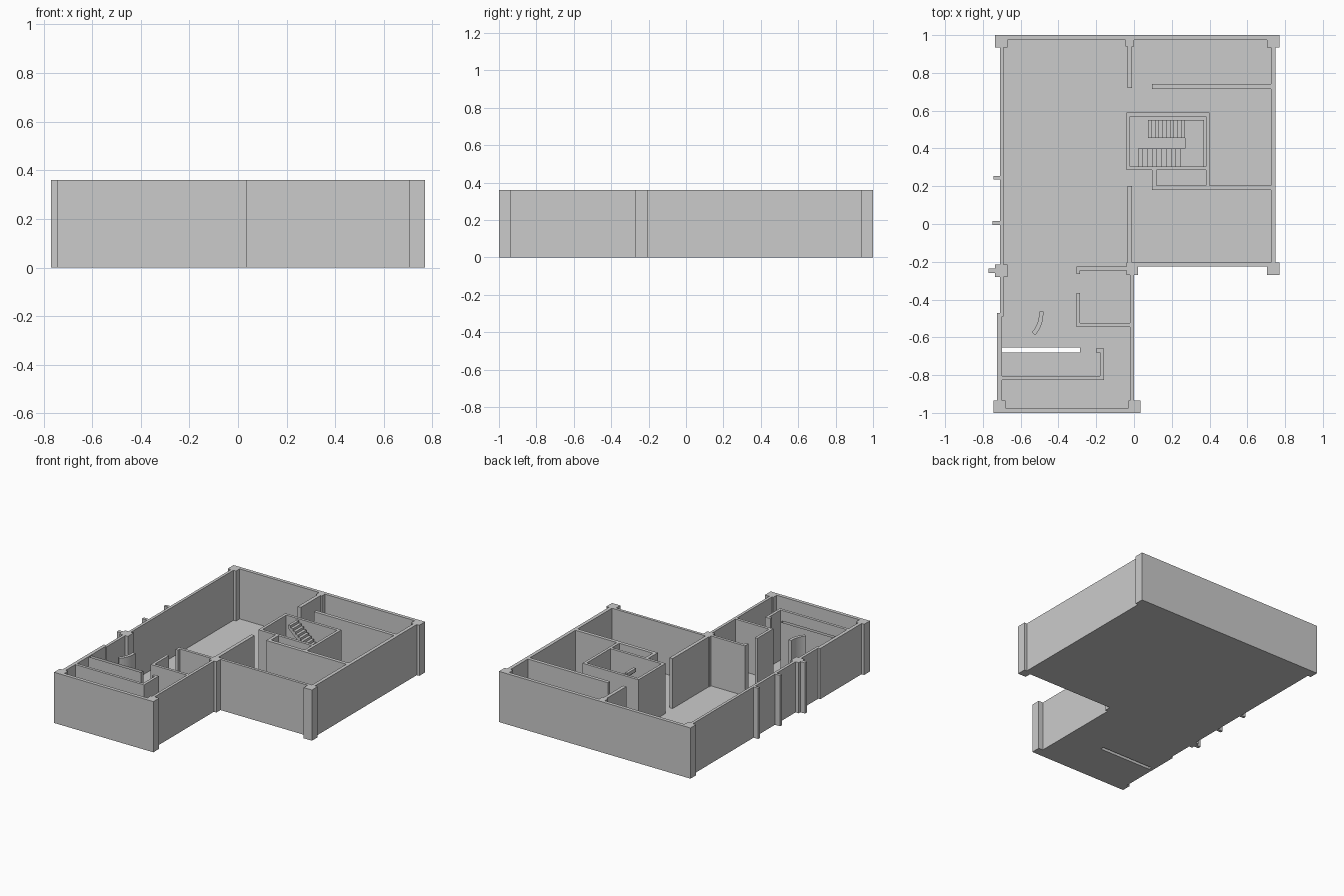
import bpy, math

if "Cube" in bpy.data.objects:
    bpy.data.objects.remove(bpy.data.objects["Cube"])

H = 0.36       # wall height
FLOOR = 0.005  # slab thickness


def mesh_object(name, verts, faces):
    me = bpy.data.meshes.new(name)
    me.from_pydata(verts, [], faces)
    me.update()
    ob = bpy.data.objects.new(name, me)
    bpy.context.collection.objects.link(ob)
    return ob


def prism(name, pts, z0=0.0, z1=H, caps=True):
    """Extrude a counter-clockwise plan outline upwards."""
    n = len(pts)
    verts = [(x, y, z0) for x, y in pts] + [(x, y, z1) for x, y in pts]
    faces = [(i, (i + 1) % n, n + (i + 1) % n, n + i) for i in range(n)]
    if caps:
        faces += [tuple(reversed(range(n))), tuple(range(n, 2 * n))]
    return mesh_object(name, verts, faces)


def block(name, x0, x1, y0, y1, z0=0.0, z1=H, caps=True):
    return prism(name, [(x0, y0), (x1, y0), (x1, y1), (x0, y1)], z0, z1, caps)


def flight(name, xa, za, xb, zb, y0, y1, steps=10, thick=0.025):
    """Sawtooth stair slab rising from (xa, za) to (xb, zb)."""
    dx, dz = (xb - xa) / steps, (zb - za) / steps
    prof = [(xa, za)]
    for i in range(steps):
        prof += [(xa + i * dx, za + (i + 1) * dz), (xa + (i + 1) * dx, za + (i + 1) * dz)]
    prof += [(xb, zb - thick), (xa + dx, max(za - thick + dz, 0))]
    if xb > xa:
        prof.reverse()
    n = len(prof)
    verts = [(x, y, z) for y in (y0, y1) for x, z in prof]
    faces = [(i, n + i, n + (i + 1) % n, (i + 1) % n)[::-1] for i in range(n)]
    faces += [tuple(range(n)), tuple(reversed(range(n, 2 * n)))]
    return mesh_object(name, verts, faces)


# Floor slab, with the slot below the hollow partition
prism("floor", [(-0.72, -0.99), (-0.005, -0.99), (-0.005, -0.22), (0.74, -0.22),
                (0.74, 0.99), (-0.70, 0.99), (-0.70, -0.48), (-0.71, -0.48),
                (-0.71, -0.655), (-0.285, -0.655), (-0.285, -0.68), (-0.72, -0.68)],
      0, FLOOR)

# Outer walls
outer = {
    "north_wall_left": (-0.67, -0.025, 0.975, 1.0),
    "north_wall_right": (-0.025, 0.705, 0.975, 1.0),
    "east_wall": (0.725, 0.75, -0.205, 0.94),
    "wing_south_wall": (0.02, 0.705, -0.225, -0.205),
    "wing_inner_wall": (-0.02, 0.0, -0.935, -0.27),
    "south_wall": (-0.68, -0.03, -1.0, -0.975),
    "west_wall_upper": (-0.71, -0.69, -0.215, 0.94),
    "west_wall_middle": (-0.71, -0.69, -0.49, -0.28),
    "west_wall_lower": (-0.725, -0.70, -0.935, -0.47),
}
# Columns and the small buttresses on the west side
columns = {
    "column_northwest": (-0.735, -0.67, 0.935, 1.0),
    "column_north": (-0.06, 0.01, 0.975, 1.0),
    "column_north_inner": (-0.045, 0.0, 0.94, 0.975),
    "column_northeast": (0.705, 0.77, 0.935, 1.0),
    "column_southeast": (0.705, 0.77, -0.27, -0.205),
    "column_centre": (-0.04, 0.02, -0.27, -0.205),
    "column_southwest": (-0.745, -0.68, -1.0, -0.935),
    "column_south": (-0.03, 0.035, -1.0, -0.935),
    "column_west": (-0.735, -0.67, -0.28, -0.215),
    "buttress_1": (-0.77, -0.735, -0.26, -0.235),
    "buttress_2": (-0.75, -0.71, -0.005, 0.015),
    "buttress_3": (-0.745, -0.71, 0.235, 0.255),
}
# Interior partitions
partitions = {
    "partition_north": (-0.035, -0.01, 0.72, 0.94),
    "partition_northeast": (0.095, 0.725, 0.715, 0.74),
    "partition_east": (0.095, 0.725, 0.18, 0.205),
    "partition_closet": (0.095, 0.118, 0.205, 0.285),
    "partition_centre": (-0.035, -0.01, -0.21, 0.20),
    "stair_wall_north": (-0.04, 0.40, 0.57, 0.59),
    "stair_wall_south": (-0.04, 0.38, 0.285, 0.305),
    "stair_wall_west": (-0.04, -0.02, 0.305, 0.57),
    "stair_wall_east": (0.38, 0.40, 0.205, 0.57),
    "small_room_north": (-0.305, -0.04, -0.245, -0.225),
    "small_room_jamb": (-0.305, -0.285, -0.265, -0.245),
    "small_room_west": (-0.305, -0.285, -0.545, -0.365),
    "small_room_south": (-0.285, -0.02, -0.545, -0.525),
    "back_room_wall": (-0.70, -0.16, -0.825, -0.805),
    "back_room_end": (-0.18, -0.16, -0.805, -0.66),
    "back_room_jamb": (-0.20, -0.18, -0.68, -0.66),
}
for group in (outer, columns, partitions):
    for name, dims in group.items():
        block(name, *dims)

# Hollow partition, open at top and bottom
block("hollow_partition", -0.70, -0.285, -0.68, -0.655, caps=False)

# Curved screen in the entrance
cx, cy, r0, r1 = -0.65, -0.475, 0.147, 0.17
angles = [math.radians(-42 + 46 * i / 8) for i in range(9)]
prism("curved_screen",
      [(cx + r1 * math.cos(a), cy + r1 * math.sin(a)) for a in angles] +
      [(cx + r0 * math.cos(a), cy + r0 * math.sin(a)) for a in reversed(angles)])

# Staircase: lower flight, landing, upper flight
flight("stair_lower", 0.02, 0.0, 0.27, 0.19, 0.305, 0.40)
block("stair_landing", 0.27, 0.37, 0.305, 0.55, 0.165, 0.19)
flight("stair_upper", 0.27, 0.19, 0.075, 0.36, 0.455, 0.55)
